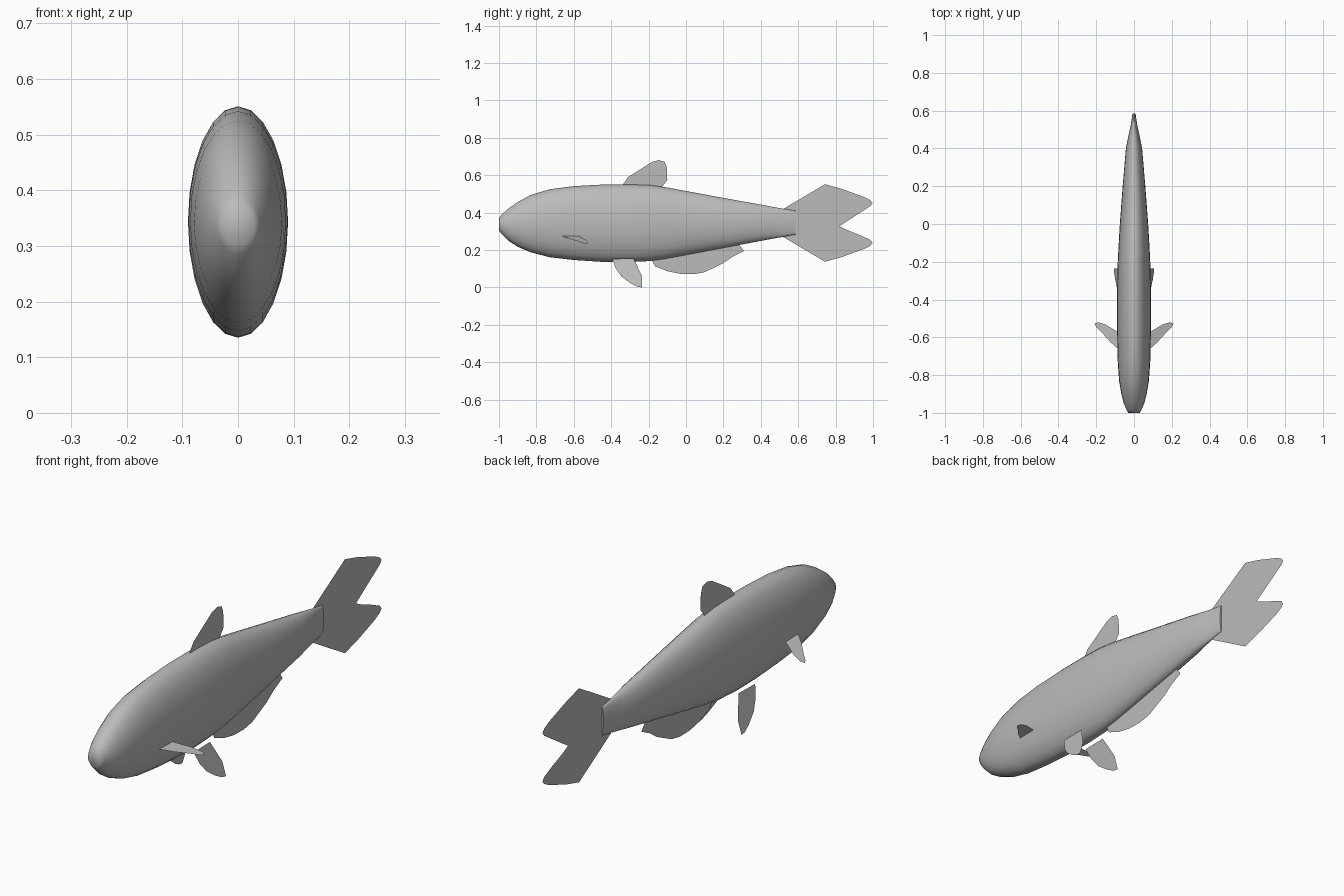
import bpy, bmesh
from math import sin, cos, pi, radians

cube = bpy.data.objects.get("Cube")
if cube:
    bpy.data.objects.remove(cube)

grey = bpy.data.materials.new("plain grey")
grey.use_nodes = True
grey.diffuse_color = (0.5, 0.5, 0.5, 1)
grey.node_tree.nodes["Principled BSDF"].inputs["Base Color"].default_value = grey.diffuse_color


def finish(bm, name):
    mesh = bpy.data.meshes.new(name)
    bm.to_mesh(mesh)
    bm.free()
    mesh.materials.append(grey)
    obj = bpy.data.objects.new(name, mesh)
    bpy.context.collection.objects.link(obj)
    return obj


def fin(name, points):
    """Flat single-sheet fin from an outline."""
    bm = bmesh.new()
    face = bm.faces.new([bm.verts.new(p) for p in points])
    bmesh.ops.triangulate(bm, faces=[face])
    return finish(bm, name)


# Body: elliptical rings along y (y, top, bottom, half width)
SIDES = 24
rings = [(-1, .372, .305, .03), (-.985, .39, .285, .039), (-.95, .422, .25, .054),
         (-.9, .457, .218, .067), (-.83, .495, .188, .079), (-.73, .525, .162, .086),
         (-.6, .542, .147, .089), (-.45, .55, .137, .09), (-.32, .551, .135, .089),
         (-.2, .548, .141, .086), (-.12, .538, .152, .082), (0, .516, .174, .075),
         (.2, .479, .212, .06), (.4, .443, .249, .043), (.47, .43, .262, .029),
         (.52, .421, .271, .018), (.585, .41, .283, .008)]
bm = bmesh.new()
loops = []
for y, top, low, half in rings:
    mid, tall = (top + low) / 2, (top - low) / 2
    loops.append([bm.verts.new((half * sin(2 * pi * i / SIDES), y, mid + tall * cos(2 * pi * i / SIDES)))
                  for i in range(SIDES)])
for a, b in zip(loops, loops[1:]):
    for i in range(SIDES):
        j = (i + 1) % SIDES
        bm.faces.new((a[i], a[j], b[j], b[i]))
bm.faces.new(loops[0])
bm.faces.new(loops[-1])
bmesh.ops.recalc_face_normals(bm, faces=bm.faces)
body = finish(bm, "body")
bpy.ops.object.select_all(action='DESELECT')
body.select_set(True)
bpy.context.view_layer.objects.active = body
bpy.ops.object.shade_smooth_by_angle(angle=radians(70))

# Tail fin: upper lobe mirrored to the lower one about its mid height
TAIL_Z = .345
lobe = [(.52, .075), (.743, .207), (.83, .183), (.95, .14), (.985, .122), (.998, .107),
        (.985, .09), (.93, .065), (.86, .037), (.82, .017)]
outline = lobe + [(.805, 0)] + [(y, -h) for y, h in reversed(lobe)]
fin("tail_fin", [(0, y, TAIL_Z + h) for y, h in outline])

# Dorsal and anal fins on the centre plane
dorsal = [(-.345, .54), (-.31, .59), (-.22, .647), (-.18, .672), (-.145, .681), (-.115, .673),
          (-.103, .645), (-.1, .575), (-.13, .535)]
anal = [(-.19, .16), (-.165, .113), (-.1, .087), (-.03, .073), (.04, .071), (.1, .082),
        (.2, .13), (.25, .165), (.31, .195), (.28, .235), (0, .2)]
fin("dorsal_fin", [(0, y, z) for y, z in dorsal])
fin("anal_fin", [(0, y, z) for y, z in anal])

# Paired fins, splayed outwards
pectoral = [(.08, -.665), (.125, -.625), (.17, -.575), (.2, -.545), (.209, -.528),
            (.19, -.52), (.15, -.533), (.08, -.575)]
pelvic = [(-.395, .153), (-.375, .1), (-.345, .058), (-.295, .022), (-.26, .004),
          (-.235, 0), (-.235, .06), (-.28, .155)]
for side, label in ((1, "left"), (-1, "right")):
    fin(label + "_pectoral_fin", [(side * x, y, .273 - (x - .088) / 3) for x, y in pectoral])
    fin(label + "_pelvic_fin", [(side * (.106 - .3 * z), y, z) for y, z in pelvic])
